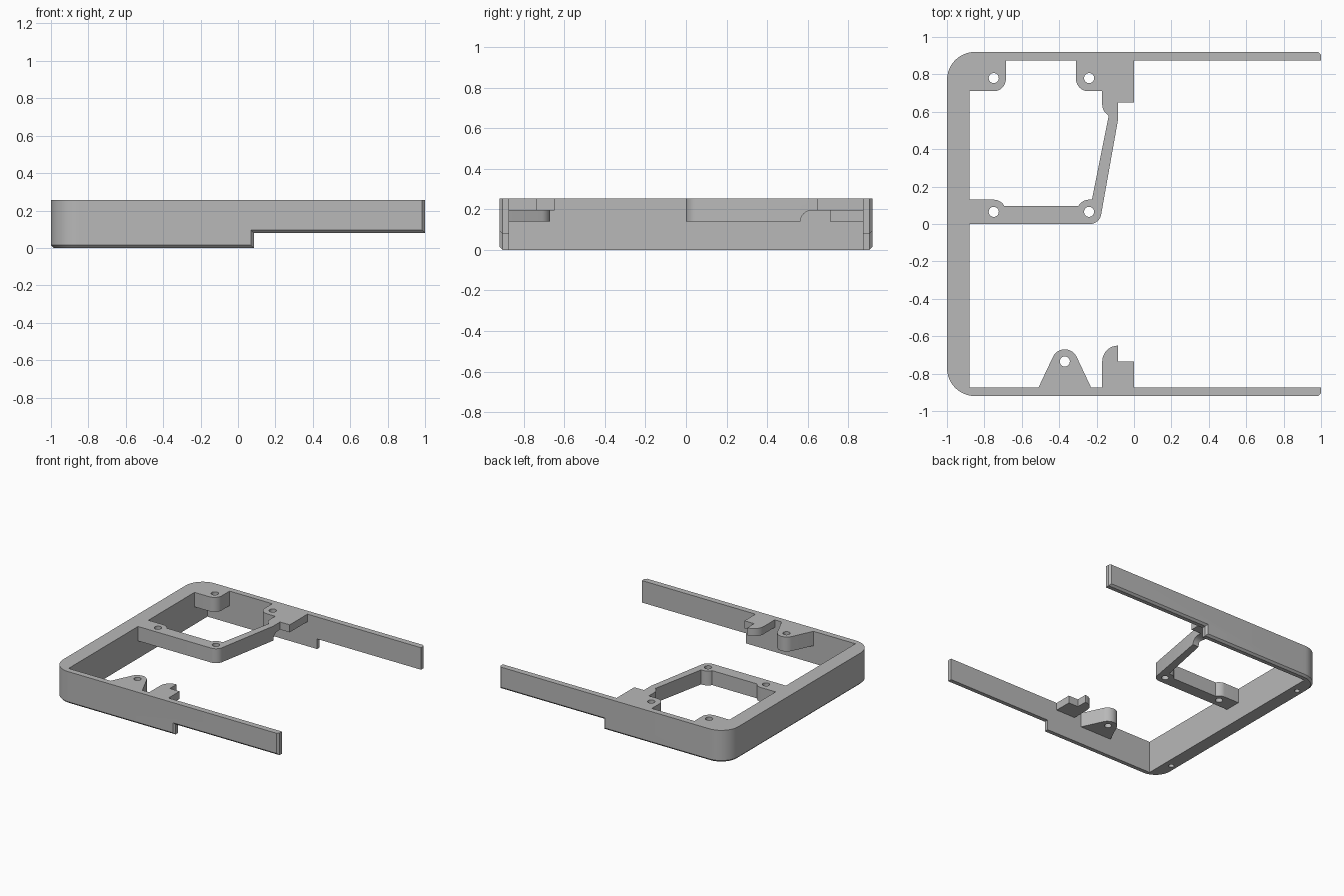
import bpy, bmesh, math
from mathutils import Vector

cube = bpy.data.objects.get("Cube")
if cube:
    bpy.data.objects.remove(cube, do_unlink=True)

# One plain grey plastic
grey = bpy.data.materials.new("grey_plastic")
grey.use_nodes = True
colour = (0.48, 0.48, 0.48, 1)
grey.diffuse_color = colour
grey.node_tree.nodes["Principled BSDF"].inputs["Base Color"].default_value = colour

TOP = 0.255      # upper rim
LOW = 0.14       # underside of the bosses and bracket
CLIP = 0.195     # underside of the clips
WALL = 0.873     # inner face of the side walls
HOLE = 0.027


def arc(cx, cy, r, start, end, steps=8):
    angles = [math.radians(start + (end - start) * i / steps) for i in range(steps + 1)]
    return [(cx + r * math.cos(a), cy + r * math.sin(a)) for a in angles]


def prism(name, points, lo, hi, axis="z"):
    """Extrude a closed profile along an axis."""
    place = {"z": lambda a, b, c: (a, b, c),
             "y": lambda a, b, c: (a, c, b),
             "x": lambda a, b, c: (c, a, b)}[axis]
    bm = bmesh.new()
    face = bm.faces.new([bm.verts.new(place(a, b, lo)) for a, b in points])
    grown = bmesh.ops.extrude_face_region(bm, geom=[face])["geom"]
    bmesh.ops.translate(bm, verts=[g for g in grown if isinstance(g, bmesh.types.BMVert)],
                        vec=Vector(place(0, 0, hi - lo)))
    bmesh.ops.recalc_face_normals(bm, faces=bm.faces)
    mesh = bpy.data.meshes.new(name)
    bm.to_mesh(mesh)
    bm.free()
    mesh.materials.append(grey)
    obj = bpy.data.objects.new(name, mesh)
    bpy.context.collection.objects.link(obj)
    return obj


def cut(obj, cutter):
    """Subtract a helper shape, then remove it."""
    cutter.hide_render = True
    mod = obj.modifiers.new("cut", "BOOLEAN")
    mod.operation, mod.solver, mod.object = "DIFFERENCE", "EXACT", cutter
    graph = bpy.context.evaluated_depsgraph_get()
    mesh = bpy.data.meshes.new_from_object(obj.evaluated_get(graph))
    obj.modifiers.clear()
    obj.data = mesh
    bpy.data.objects.remove(cutter, do_unlink=True)


def drill(obj, x, y, lo=-1, hi=1, r=HOLE):
    cut(obj, prism("drill", arc(x, y, r, 0, 360, 24)[:-1], lo, hi))


def bevel(obj, rule, offset, segments):
    bm = bmesh.new()
    bm.from_mesh(obj.data)
    edges = [e for e in bm.edges if rule(e.verts[0].co, e.verts[1].co)]
    bmesh.ops.bevel(bm, geom=edges, offset=offset, segments=segments,
                    profile=0.5, affect="EDGES")
    bm.to_mesh(obj.data)
    bm.free()


def outer_lower(a, b):
    low = a.z < 0.09 and b.z < 0.09
    across = abs(a.y - b.y) > 1 and a.x > 0
    tip = min(a.x, b.x) > 0.99 and abs(a.y - b.y) < 0.01
    return (low and not across) or tip


# Frame: stepped block, rounded and chamfered outside, then hollowed
side = [(-1, 0), (0.085, 0), (0.085, 0.08), (1, 0.08), (1, TOP), (-1, TOP)]
frame = prism("frame", side, -0.92, 0.92, "y")
bevel(frame, lambda a, b: max(a.x, b.x) < -0.99 and abs(a.z - b.z) > 0.1, 0.15, 10)
bevel(frame, outer_lower, 0.015, 1)
cut(frame, prism("cavity", [(-0.88, -WALL), (2, -WALL), (2, WALL), (-0.88, WALL)], -1, 1))
for y in (-0.7, 0.72):
    drill(frame, -0.94, y, -1, 0.1, 0.02)

# Bracket: front bar, slanted arm and rear block
bracket = prism("bracket", [(-0.88, 0)]
                + arc(-0.235, 0.06, 0.06, -90, -10)
                + [(-0.085, 0.56), (-0.085, 0.65), (0, 0.65), (0, WALL), (-0.31, WALL)]
                + arc(-0.245, 0.775, 0.065, 180, 270)
                + [(-0.17, 0.71)]
                + arc(-0.1, 0.64, 0.07, 180, 240)
                + [(-0.225, 0.13)]
                + arc(-0.24, 0.065, 0.065, 90, 152)
                + arc(-0.75, 0.065, 0.065, 28, 90)
                + [(-0.88, 0.13)], LOW, TOP)
channel = arc(0.62, LOW, CLIP - LOW, 180, 90) + [(1, CLIP), (1, 0), (0.565, 0)]
cut(bracket, prism("channel", channel, -0.17, 0.2, "x"))
for x, y in ((-0.75, 0.065), (-0.24, 0.065), (-0.24, 0.78)):
    drill(bracket, x, y)

# Rear corner boss
corner_boss = prism("corner_boss", [(-0.88, WALL), (-0.88, 0.71)]
                    + arc(-0.75, 0.775, 0.065, -90, 0)
                    + [(-0.685, WALL)], LOW, TOP)
drill(corner_boss, -0.75, 0.78)

# Tapered boss on the front wall
front_boss = prism("front_boss", [(-0.51, -WALL)]
                   + arc(-0.37, -0.74, 0.07, 155, 25, 14)
                   + [(-0.23, -WALL)], LOW, TOP)
drill(front_boss, -0.37, -0.735)

# Hooked clip on the front wall
front_clip = prism("front_clip", [(-0.17, -WALL)]
                   + arc(-0.085, -0.735, 0.085, 180, 90)
                   + [(-0.085, -0.735), (0, -0.735), (0, -WALL)], CLIP, TOP)

# Smooth the rounds, keep the corners crisp
for obj in (frame, bracket, corner_boss, front_boss, front_clip):
    obj.data.polygons.foreach_set("use_smooth", [True] * len(obj.data.polygons))
    obj.data.set_sharp_from_angle(angle=math.radians(30))
